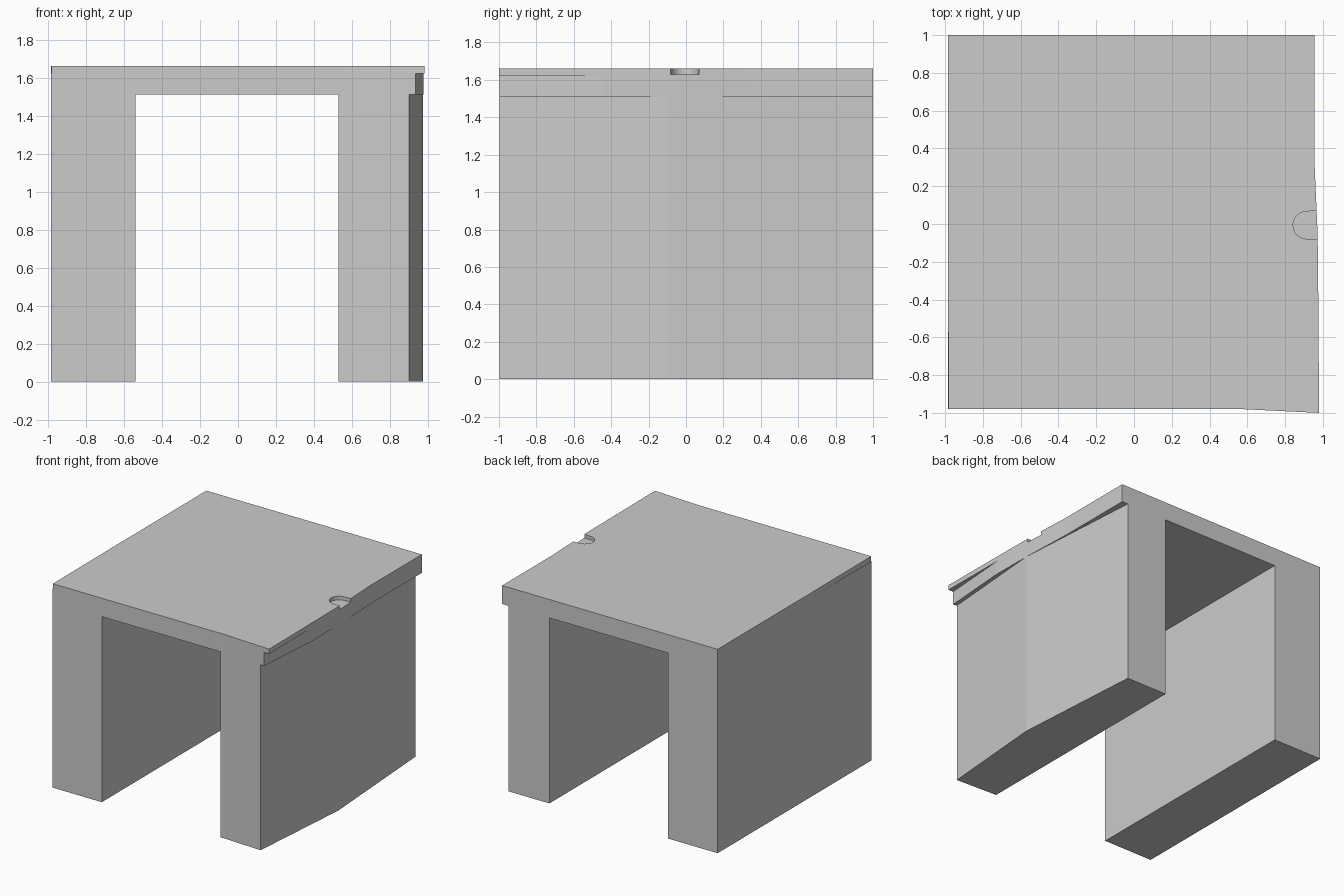
import bpy, bmesh, math

if "Cube" in bpy.data.objects:
    bpy.data.objects.remove(bpy.data.objects["Cube"])

TOP = 1.66


def prism(name, outline, z0, z1):
    """Extrude a counter-clockwise plan outline from z0 to z1."""
    bm = bmesh.new()
    base = bm.faces.new([bm.verts.new((x, y, z0)) for x, y in outline])
    new = bmesh.ops.extrude_face_region(bm, geom=[base])["geom"]
    verts = [v for v in new if isinstance(v, bmesh.types.BMVert)]
    bmesh.ops.translate(bm, verts=verts, vec=(0, 0, z1 - z0))
    bmesh.ops.recalc_face_normals(bm, faces=bm.faces)
    mesh = bpy.data.meshes.new(name)
    bm.to_mesh(mesh)
    bm.free()
    ob = bpy.data.objects.new(name, mesh)
    bpy.context.collection.objects.link(ob)
    return ob


def cut(target, outline, z0, z1):
    """Carve a prism out of the target and remove the cutter."""
    cutter = prism("cutter", outline, z0, z1)
    cutter.hide_render = True
    mod = target.modifiers.new("cut", 'BOOLEAN')
    mod.operation = 'DIFFERENCE'
    mod.solver = 'EXACT'
    mod.object = cutter
    bpy.context.view_layer.objects.active = target
    bpy.ops.object.modifier_apply(modifier=mod.name)
    bpy.data.objects.remove(cutter)


# Whole block with a slightly uneven plan
block = prism("arch_block", [
    (-0.985, -0.98), (0.57, -0.98), (0.98, -1.0), (0.975, -0.3),
    (0.972, -0.05), (0.955, 0.34), (0.955, 1.0), (-0.985, 1.0)], 0, TOP)

# Passage between the two legs
cut(block, [(-0.54, -1.2), (0.53, -1.2), (0.53, 1.2), (-0.54, 1.2)], -0.2, 1.51)

# Outer face of the right leg, bulging at the middle
cut(block, [(0.892, -1.1), (1.2, -1.1), (1.2, 1.1), (0.893, 1.1), (0.973, -0.1)], -0.2, 1.51)

# Step in the band under the top plate
cut(block, [(0.927, -1.1), (1.2, -1.1), (1.2, -0.4), (0.979, -0.4)], 1.45, 1.62)

# Shallow lip along the left of the top plate
cut(block, [(-1.1, -1.1), (-0.981, -1.1), (-0.9855, -0.1), (-1.1, -0.1)], 1.62, 1.8)

# Round notch in the right edge of the top plate
arc = [(0.915 + 0.073 * math.cos(a), -0.006 + 0.073 * math.sin(a))
       for a in (math.pi / 2 + math.pi * i / 12 for i in range(13))]
cut(block, [(1.1, -0.088), (1.1, 0.073)] + arc, 1.63, 1.8)
